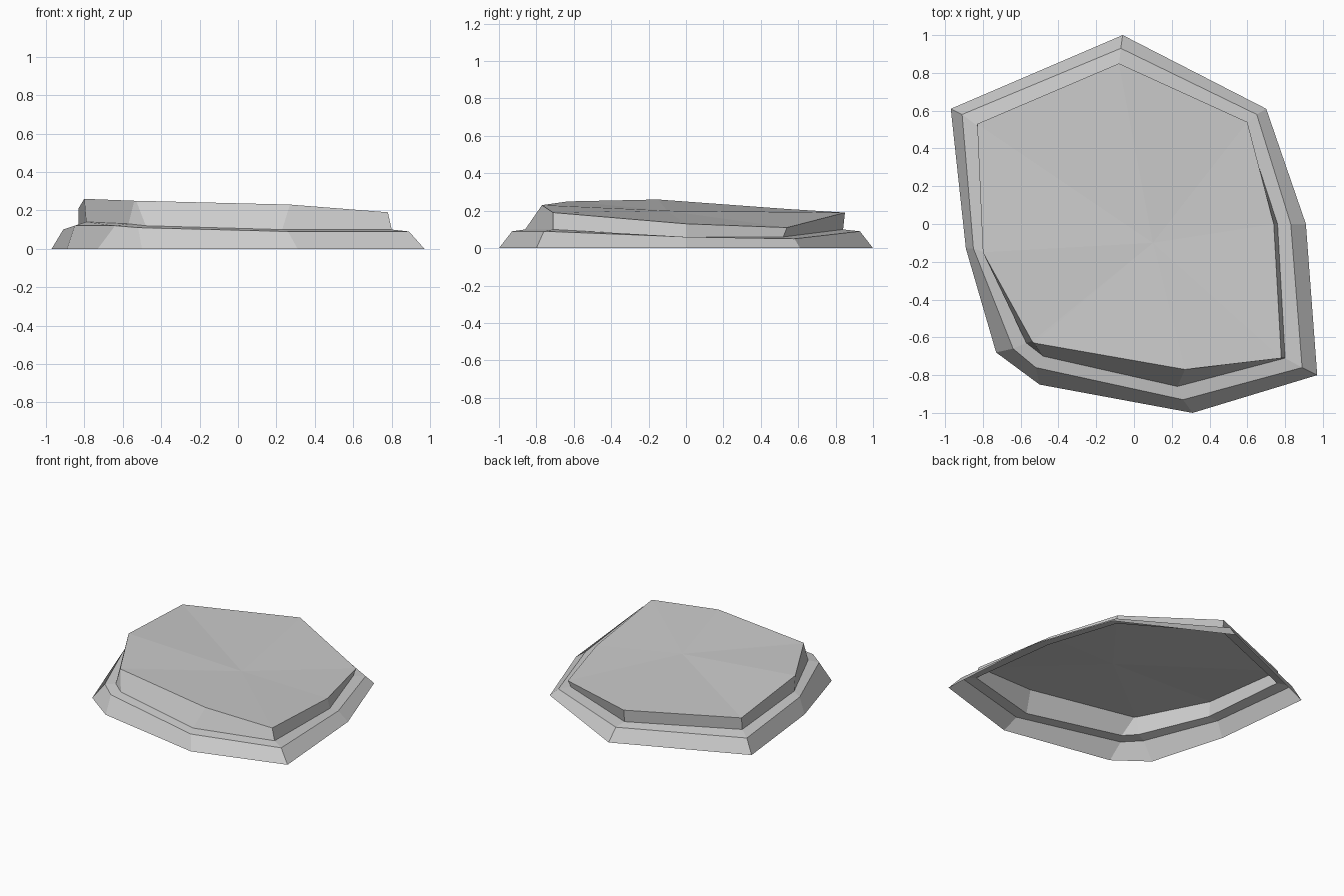
import bpy
import bmesh

default_cube = bpy.data.objects.get("Cube")
if default_cube:
    bpy.data.objects.remove(default_cube, do_unlink=True)


def make_material(name, value):
    material = bpy.data.materials.new(name)
    material.use_nodes = True
    colour = (value, value, value, 1)
    material.diffuse_color = colour
    material.node_tree.nodes["Principled BSDF"].inputs["Base Color"].default_value = colour
    return material


# Stone outlines, clockwise from the back corner
foot = [(-.06, 1, 0), (.7, .61, 0), (.91, 0, 0), (.97, -.8, 0), (.31, -1, 0),
        (-.5, -.85, 0), (-.73, -.68, 0), (-.89, -.13, 0), (-.97, .61, 0)]
ledge_rim = [(-.07, .93, .09), (.65, .58, .05), (.83, 0, .06), (.89, -.76, .09), (.26, -.93, .09),
             (-.52, -.76, .11), (-.64, -.66, .12), (-.85, -.13, .12), (-.91, .58, .1)]
slab_base = [(-.08, .84, .1), (.59, .52, .06), (.76, 0, .06), (.8, -.71, .1), (.23, -.86, .1),
             (-.48, -.7, .12), (-.57, -.63, .13), (-.79, -.15, .14), (-.83, .52, .12)]
slab_rim = [(-.08, .85, .19), (.6, .54, .11), (.74, 0, .13), (.78, -.71, .19), (.27, -.77, .23),
            (-.53, -.63, .25), (-.54, -.62, .25), (-.8, -.15, .26), (-.83, .53, .21)]
slab_centre = (.1, -.1, .2)


def build_stepped_stone(name, outlines, centre, material):
    """Bridge the stacked outlines and close the top with a fan; the bottom stays open."""
    bm = bmesh.new()
    rings = [[bm.verts.new(point) for point in outline] for outline in outlines]
    for lower, upper in zip(rings, rings[1:]):
        for i in range(len(lower)):
            j = (i + 1) % len(lower)
            bm.faces.new((lower[i], upper[i], upper[j], lower[j]))
    top = rings[-1]
    middle = bm.verts.new(centre)
    for i in range(len(top)):
        bm.faces.new((middle, top[(i + 1) % len(top)], top[i]))
    mesh = bpy.data.meshes.new(name)
    bm.to_mesh(mesh)
    bm.free()
    mesh.materials.append(material)
    stone = bpy.data.objects.new(name, mesh)
    bpy.context.collection.objects.link(stone)
    return stone


# Flat stepped stone: sloping foot, narrow ledge and tilted upper slab
stone_grey = make_material("stone_grey", 0.6)
build_stepped_stone("stepped_stone", [foot, ledge_rim, slab_base, slab_rim], slab_centre, stone_grey)
